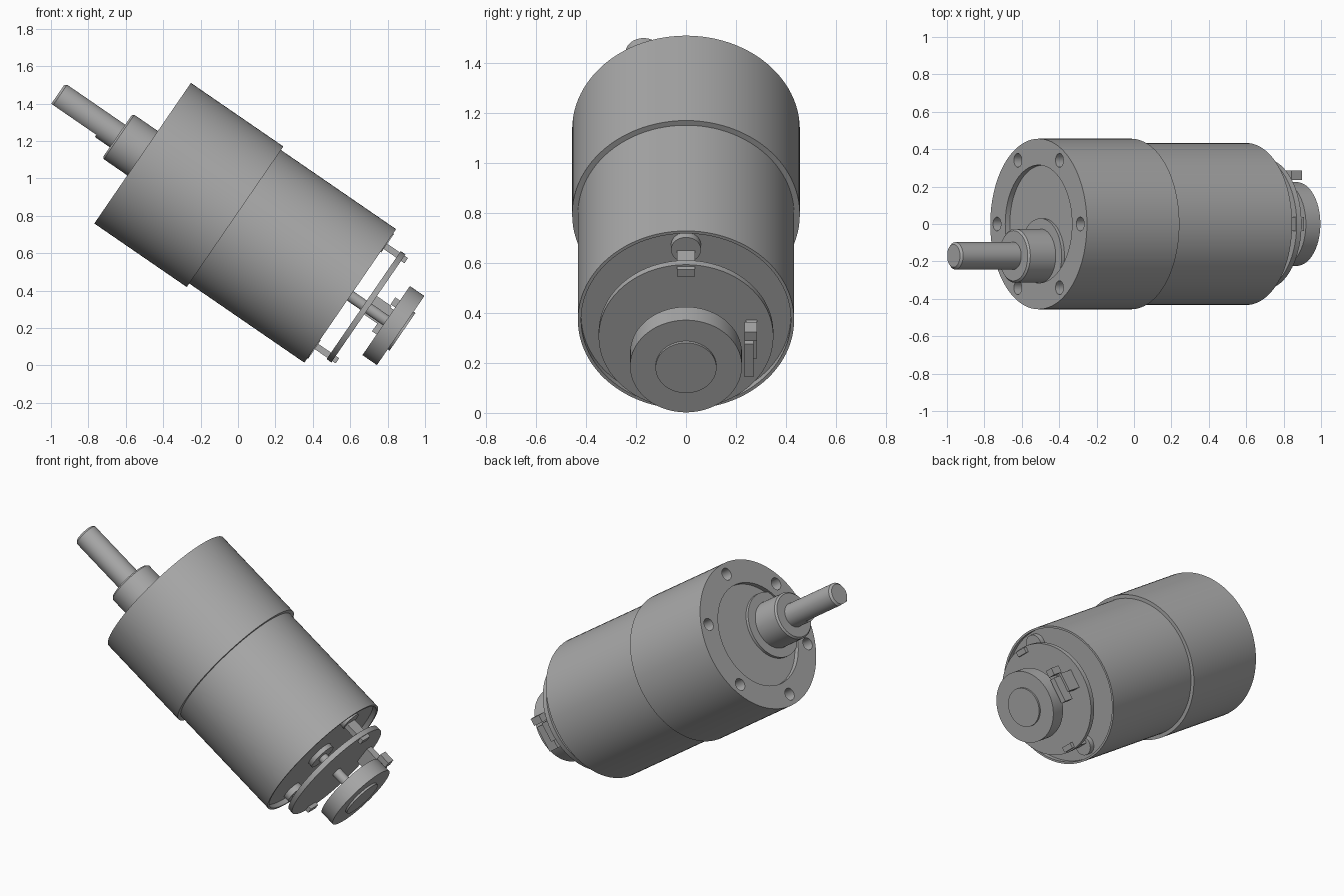
import bpy, bmesh
from math import radians, cos, sin, pi
from mathutils import Matrix, Vector

cube = bpy.data.objects.get("Cube")
if cube:
    bpy.data.objects.remove(cube, do_unlink=True)

# Single grey metal
metal = bpy.data.materials.new("grey metal")
metal.use_nodes = True
GREY = (0.4, 0.4, 0.4, 1)
metal.diffuse_color = GREY
metal.node_tree.nodes["Principled BSDF"].inputs["Base Color"].default_value = GREY

# Tilted motor frame: local z runs along the axis from the gearbox face to the rear
FRAME = Matrix.Translation((-0.51, 0, 1.135)) @ Matrix.Rotation(radians(124.5), 4, 'Y')


def finish(name, bm):
    bmesh.ops.recalc_face_normals(bm, faces=bm.faces)
    mesh = bpy.data.meshes.new(name)
    bm.to_mesh(mesh)
    bm.free()
    obj = bpy.data.objects.new(name, mesh)
    bpy.context.collection.objects.link(obj)
    obj.matrix_world = FRAME
    mesh.materials.append(metal)
    return obj


def turned(name, profile, x=0, y=0, steps=96):
    """Spin an (axial, radius) profile around the axis at x, y."""
    bm = bmesh.new()
    verts = [bm.verts.new((r, 0, s)) for s, r in profile]
    edges = [bm.edges.new(pair) for pair in zip(verts, verts[1:])]
    bmesh.ops.spin(bm, geom=verts + edges, cent=(0, 0, 0), axis=(0, 0, 1),
                   angle=2 * pi, steps=steps)
    bmesh.ops.remove_doubles(bm, verts=bm.verts, dist=1e-5)
    bmesh.ops.translate(bm, vec=(x, y, 0), verts=bm.verts)
    return finish(name, bm)


def rod(name, start, end, r, x=0, y=0, steps=48):
    return turned(name, [(start, 0), (start, r), (end, r), (end, 0)], x, y, steps)


def box(name, low, high):
    low, high = Vector(low), Vector(high)
    bm = bmesh.new()
    bmesh.ops.create_cube(bm, size=1)
    bmesh.ops.scale(bm, vec=high - low, verts=bm.verts)
    bmesh.ops.translate(bm, vec=(low + high) / 2, verts=bm.verts)
    return finish(name, bm)


def cut(obj, cutters):
    for c in cutters:
        mod = obj.modifiers.new("cut", 'BOOLEAN')
        mod.object, mod.solver = c, 'EXACT'
        c.hide_render = True
    bpy.context.view_layer.update()
    graph = bpy.context.evaluated_depsgraph_get()
    mesh = bpy.data.meshes.new_from_object(obj.evaluated_get(graph))
    obj.modifiers.clear()
    obj.data = mesh
    for c in cutters:
        bpy.data.objects.remove(c, do_unlink=True)


parts = []

# Gearbox with recessed face and six mounting holes
gearbox = turned("gearbox", [(0.03, 0), (0.03, 0.315), (0, 0.315), (0, 0.456),
                             (0.6, 0.456), (0.6, 0)])
holes = []
for i in range(6):
    a = i * pi / 3
    holes.append(rod("hole_cutter", -0.05, 0.1, 0.037, 0.393 * cos(a), 0.393 * sin(a), 24))
cut(gearbox, holes)
parts.append(gearbox)

# Offset output boss and D-shaped shaft
SHAFT_Y = -0.17
parts.append(turned("boss_collar", [(0.04, 0), (0.04, 0.2), (0.012, 0.2), (0.012, 0)], y=SHAFT_Y))
parts.append(turned("output_boss", [(0.04, 0), (0.04, 0.144), (-0.153, 0.144),
                                    (-0.163, 0.134), (-0.163, 0)], y=SHAFT_Y))
shaft = turned("output_shaft", [(-0.1, 0), (-0.1, 0.073), (-0.54, 0.073),
                                (-0.552, 0.061), (-0.552, 0)], y=SHAFT_Y)
cut(shaft, [box("flat_cutter", (0.059, SHAFT_Y - 0.2, -0.7), (0.2, SHAFT_Y + 0.2, -0.26))])
parts.append(shaft)

# Motor can with a thin rear rim
parts.append(turned("motor_can", [(0.59, 0), (0.59, 0.433), (1.347, 0.433),
                                  (1.347, 0.42), (1.317, 0.42), (1.317, 0)]))
parts.append(rod("rear_bearing", 1.31, 1.345, 0.085))
parts.append(rod("rear_shaft", 1.31, 1.6, 0.03))

# Terminals and their insulators, top and bottom
for side, label in ((-1, "upper"), (1, "lower")):
    parts.append(rod(label + "_insulator", 1.31, 1.352, 0.06, side * 0.345, 0, 32))
    x = side * 0.325
    parts.append(box(label + "_terminal", (x - 0.017, -0.037, 1.34), (x + 0.017, 0.037, 1.487)))

# Encoder board, magnet wheel and sensor
parts.append(rod("encoder_board", 1.434, 1.465, 0.35, steps=96))
parts.append(turned("magnet_wheel", [(1.58, 0), (1.58, 0.224), (1.674, 0.224), (1.674, 0.122),
                                     (1.686, 0.122), (1.686, 0)]))
parts.append(box("sensor_base", (-0.08, 0.24, 1.46), (0.04, 0.285, 1.56)))
parts.append(box("sensor_upper", (-0.13, 0.235, 1.55), (-0.085, 0.285, 1.62)))
parts.append(box("sensor_lower", (-0.07, 0.235, 1.55), (0.09, 0.27, 1.62)))

# Smooth the round walls, keep the rims crisp
bpy.ops.object.select_all(action='DESELECT')
for p in parts:
    p.select_set(True)
bpy.context.view_layer.objects.active = parts[0]
bpy.ops.object.shade_smooth_by_angle(angle=radians(30))
